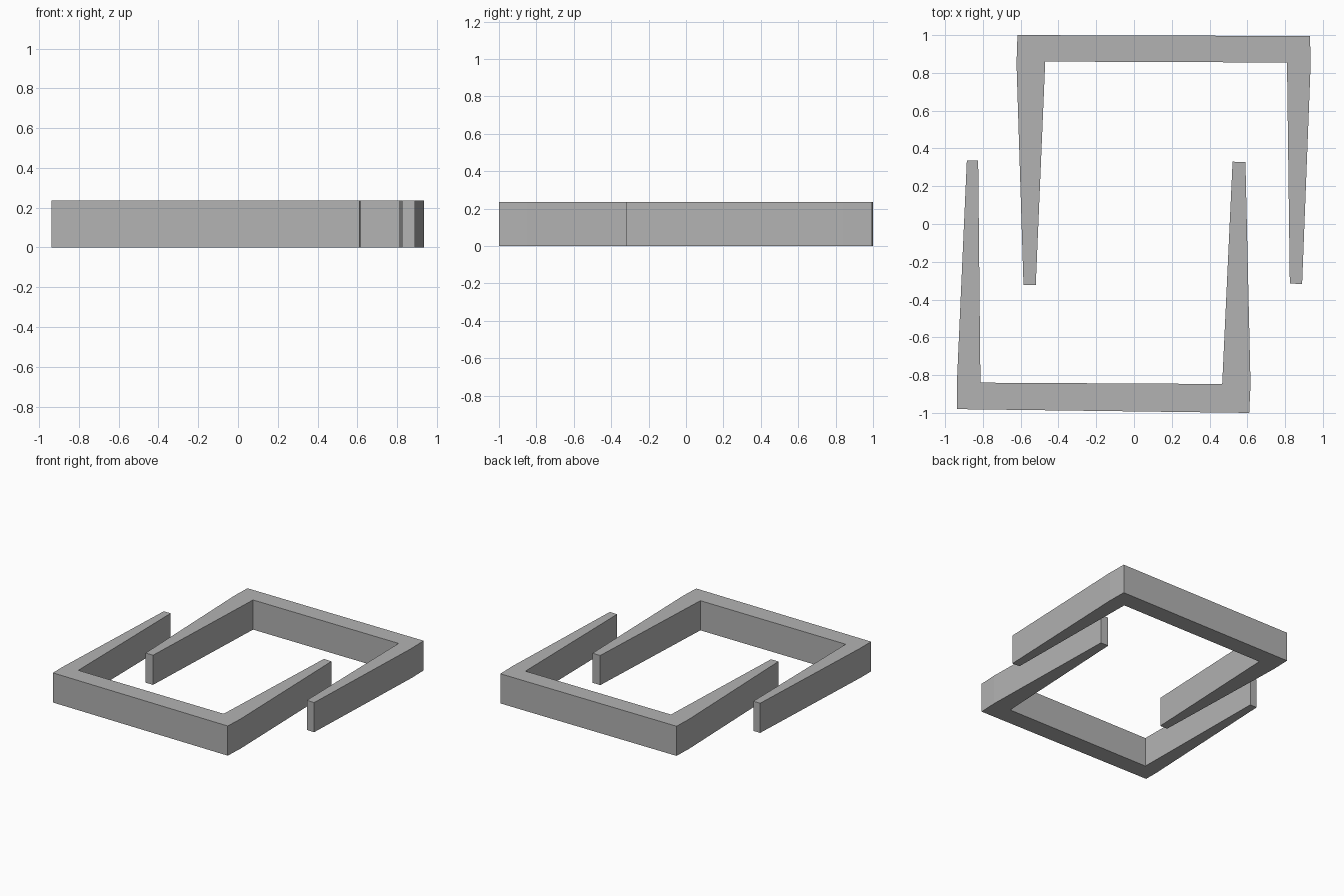
import bpy
import bmesh

HEIGHT = 0.235

cube = bpy.data.objects.get("Cube")
if cube:
    bpy.data.objects.remove(cube, do_unlink=True)

# Plain grey material
grey = bpy.data.materials.new("plain grey")
grey.use_nodes = True
colour = (0.45, 0.45, 0.45, 1)
grey.diffuse_color = colour
grey.node_tree.nodes["Principled BSDF"].inputs["Base Color"].default_value = colour


def bracket(name, outline):
    """Extrude a flat outline upward into a solid bracket."""
    bm = bmesh.new()
    base = bm.faces.new([bm.verts.new((x, y, 0)) for x, y in outline])
    top = bmesh.ops.extrude_face_region(bm, geom=[base], use_keep_orig=True)["geom"]
    bmesh.ops.translate(bm, vec=(0, 0, HEIGHT),
                        verts=[v for v in top if isinstance(v, bmesh.types.BMVert)])
    bmesh.ops.recalc_face_normals(bm, faces=bm.faces)
    mesh = bpy.data.meshes.new(name)
    bm.to_mesh(mesh)
    bm.free()
    mesh.materials.append(grey)
    bpy.context.collection.objects.link(bpy.data.objects.new(name, mesh))


# Front bracket: tapered arms pointing back
bracket("front_bracket", [
    (-0.938, -0.98), (0.61, -1.0), (0.617, -0.85), (0.59, 0.327), (0.522, 0.33),
    (0.467, -0.847), (-0.813, -0.84), (-0.825, 0.335), (-0.885, 0.335), (-0.938, -0.85)])

# Rear bracket: tapered arms pointing forward
bracket("rear_bracket", [
    (-0.617, 1.0), (0.932, 0.995), (0.935, 0.84), (0.89, -0.318), (0.825, -0.315),
    (0.81, 0.855), (-0.47, 0.86), (-0.52, -0.322), (-0.585, -0.322), (-0.622, 0.85)])
